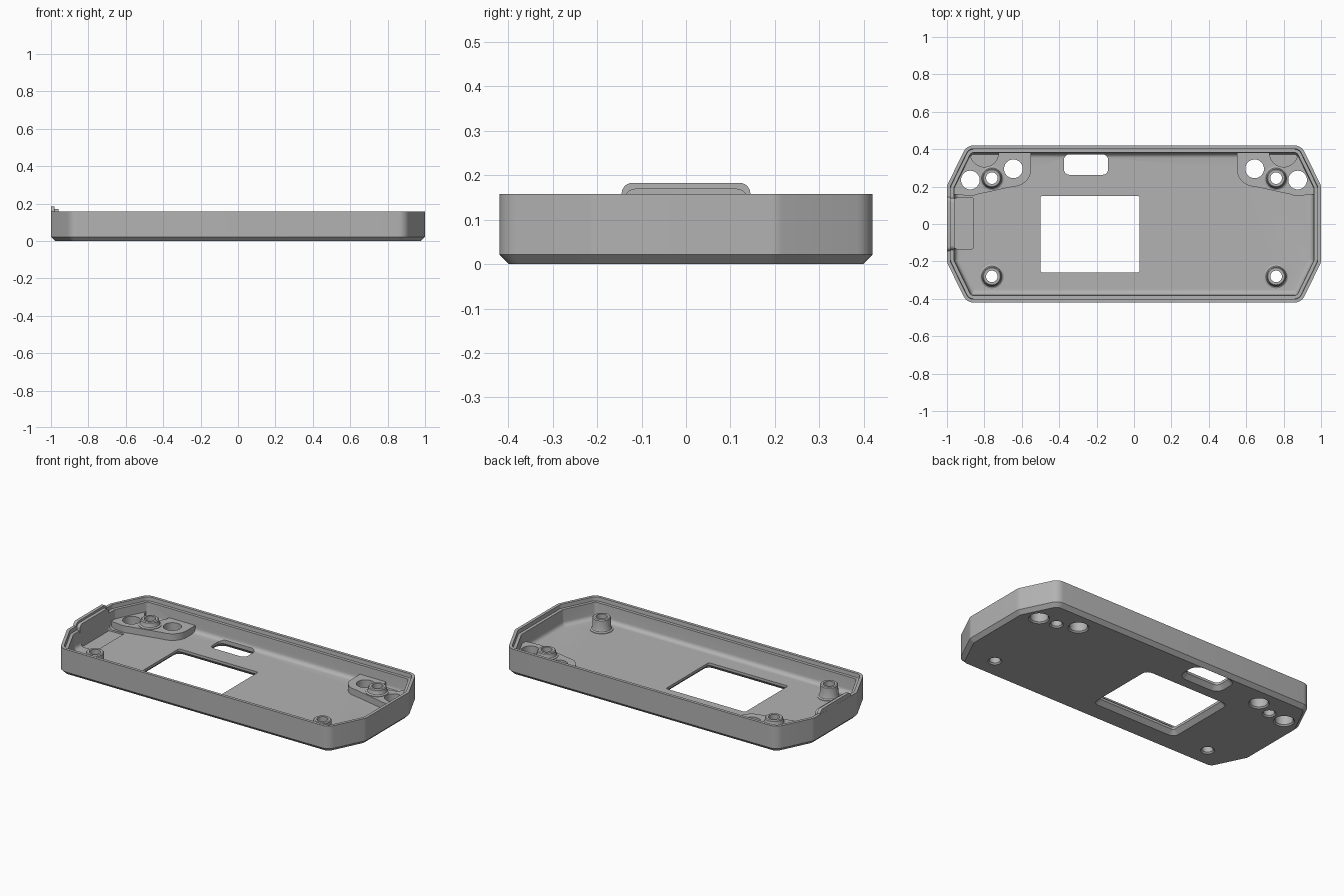
import bpy, bmesh, math
from mathutils import Vector

if "Cube" in bpy.data.objects:
    bpy.data.objects.remove(bpy.data.objects["Cube"])

grey = bpy.data.materials.new("plain_grey")
grey.use_nodes = True
grey.diffuse_color = (0.45, 0.45, 0.45, 1)
grey.node_tree.nodes["Principled BSDF"].inputs["Base Color"].default_value = (0.45, 0.45, 0.45, 1)


def ring(points, inset, radius, z, steps=6):
    """Inset a counter-clockwise convex outline and round its corners."""
    pts = [Vector(p) for p in points]
    n = len(pts)
    out = []
    for i, p in enumerate(pts):
        a = (p - pts[i - 1]).normalized()
        b = (pts[(i + 1) % n] - p).normalized()
        na, nb = Vector((-a.y, a.x)), Vector((-b.y, b.x))
        miter = (na + nb) / (1 + na.dot(nb))
        r = max(radius - inset, 0.006)
        centre = p + miter * (inset + r)
        start = math.atan2(-na.y, -na.x)
        turn = a.angle(b)
        for k in range(steps + 1):
            t = start + turn * k / steps
            out.append((centre.x + r * math.cos(t), centre.y + r * math.sin(t), z))
    return out


def circle(x, y, r, z, n=40):
    return [(x + r * math.cos(math.tau * k / n), y + r * math.sin(math.tau * k / n), z)
            for k in range(n)]


def loft(name, rings):
    """Skin a closed solid through a stack of matching rings."""
    bm = bmesh.new()
    rows = [[bm.verts.new(c) for c in r] for r in rings]
    n = len(rows[0])
    for low, high in zip(rows, rows[1:]):
        for i in range(n):
            j = (i + 1) % n
            bm.faces.new((low[i], low[j], high[j], high[i]))
    bm.faces.new(rows[0][::-1])
    bm.faces.new(rows[-1])
    bmesh.ops.recalc_face_normals(bm, faces=bm.faces)
    mesh = bpy.data.meshes.new(name)
    bm.to_mesh(mesh)
    bm.free()
    mesh.materials.append(grey)
    obj = bpy.data.objects.new(name, mesh)
    bpy.context.collection.objects.link(obj)
    return obj


def combine(target, tool, operation):
    """Apply a boolean and discard the tool."""
    tool.hide_render = True
    bpy.context.view_layer.objects.active = target
    mod = target.modifiers.new("boolean", 'BOOLEAN')
    mod.operation, mod.solver, mod.object = operation, 'EXACT', tool
    bpy.ops.object.modifier_apply(modifier=mod.name)
    bpy.data.objects.remove(tool)


def rect(x0, x1, y0, y1):
    return [(x0, y0), (x1, y0), (x1, y1), (x0, y1)]


# Open tray: chamfered base, stepped rim, filleted floor
outline = [(1, -0.205), (1, 0.205), (0.895, 0.42), (-0.895, 0.42),
           (-1, 0.205), (-1, -0.205), (-0.895, -0.42), (0.895, -0.42)]
FLOOR, RIM = 0.04, 0.158
section = [(0.022, 0), (0, 0.022), (0, RIM), (0.018, RIM), (0.02, 0.135), (0.038, 0.135), (0.042, 0.065)]
for k in range(1, 6):
    t = math.pi / 2 * k / 5
    section.append((0.067 - 0.025 * math.cos(t), 0.065 - 0.025 * math.sin(t)))
tray = loft("tray", [ring(outline, d, 0.06, z) for d, z in section])

# Raised corner pads with a round pocket beside the back wall
PAD = 0.08
for s in (1, -1):
    fill = [(0.55, 0.39), (0.55, 0.295), (0.645, 0.2), (0.76, 0.175),
            (0.875, 0.15), (0.97, 0.16), (0.975, 0.2), (0.89, 0.39)]
    pad = loft("corner_pad", [[(s * x, y, z) for x, y in fill] for z in (0.03, PAD)])
    for x, y, r in ((0.645, 0.295, 0.095), (0.875, 0.235, 0.085)):
        combine(pad, loft("pad_round", [circle(s * x, y, r, z) for z in (0.031, PAD)]), 'UNION')
    pocket = loft("pocket", [circle(s * 0.8, 0.38, 0.075, z) for z in (0.05, 0.2)])
    combine(pad, pocket, 'DIFFERENCE')
    combine(tray, pad, 'UNION')

# Screw bosses with a flared foot
boss_spots = [(s * 0.76, y) for s in (1, -1) for y in (-0.28, 0.245)]
for x, y in boss_spots:
    foot = PAD if y > 0 else FLOOR
    profile = [(0.064, 0.025), (0.064, foot + 0.003), (0.055, foot + 0.008),
               (0.051, foot + 0.018), (0.05, 0.112), (0.045, 0.117)]
    combine(tray, loft("boss", [circle(x, y, r, z) for r, z in profile]), 'UNION')

# Round through holes
holes = [(x, y, 0.031) for x, y in boss_spots]
holes += [(s * x, y, 0.05) for s in (1, -1) for x, y in ((0.645, 0.295), (0.875, 0.235))]
for x, y, r in holes:
    profile = [(r + 0.008, -0.01), (r + 0.008, 0), (r, 0.008), (r, 0.2)]
    combine(tray, loft("hole", [circle(x, y, q, z) for q, z in profile]), 'DIFFERENCE')

# Display window and slot, bevelled on the underside
for box, r in ((rect(-0.5, 0.03, -0.26, 0.15), 0.012), (rect(-0.375, -0.138, 0.263, 0.372), 0.03)):
    cutter = loft("opening", [ring(box, d, r, z) for d, z in
                              ((-0.025, -0.01), (-0.025, 0), (0, 0.025), (0, 0.2))])
    combine(tray, cutter, 'DIFFERENCE')

# Standing tab at the right end and the shallow floor recess in front of it
for inner, half, top in ((-0.96, 0.138, 0.17), (-0.98, 0.145, 0.183)):
    shape = ring(rect(-half, half, 0.1, top), 0, 0.024, 0)
    combine(tray, loft("tab", [[(x, u, v) for u, v, _ in shape] for x in (-0.9995, inner)]), 'UNION')
recess = loft("recess", [ring(rect(-0.96, -0.857, -0.133, 0.14), 0, 0.012, z) for z in (0.03, 0.25)])
combine(tray, recess, 'DIFFERENCE')

# Smooth rounded faces, keep the edges crisp
bpy.ops.object.select_all(action='DESELECT')
tray.select_set(True)
bpy.context.view_layer.objects.active = tray
bpy.ops.object.shade_smooth_by_angle(angle=math.radians(30))
